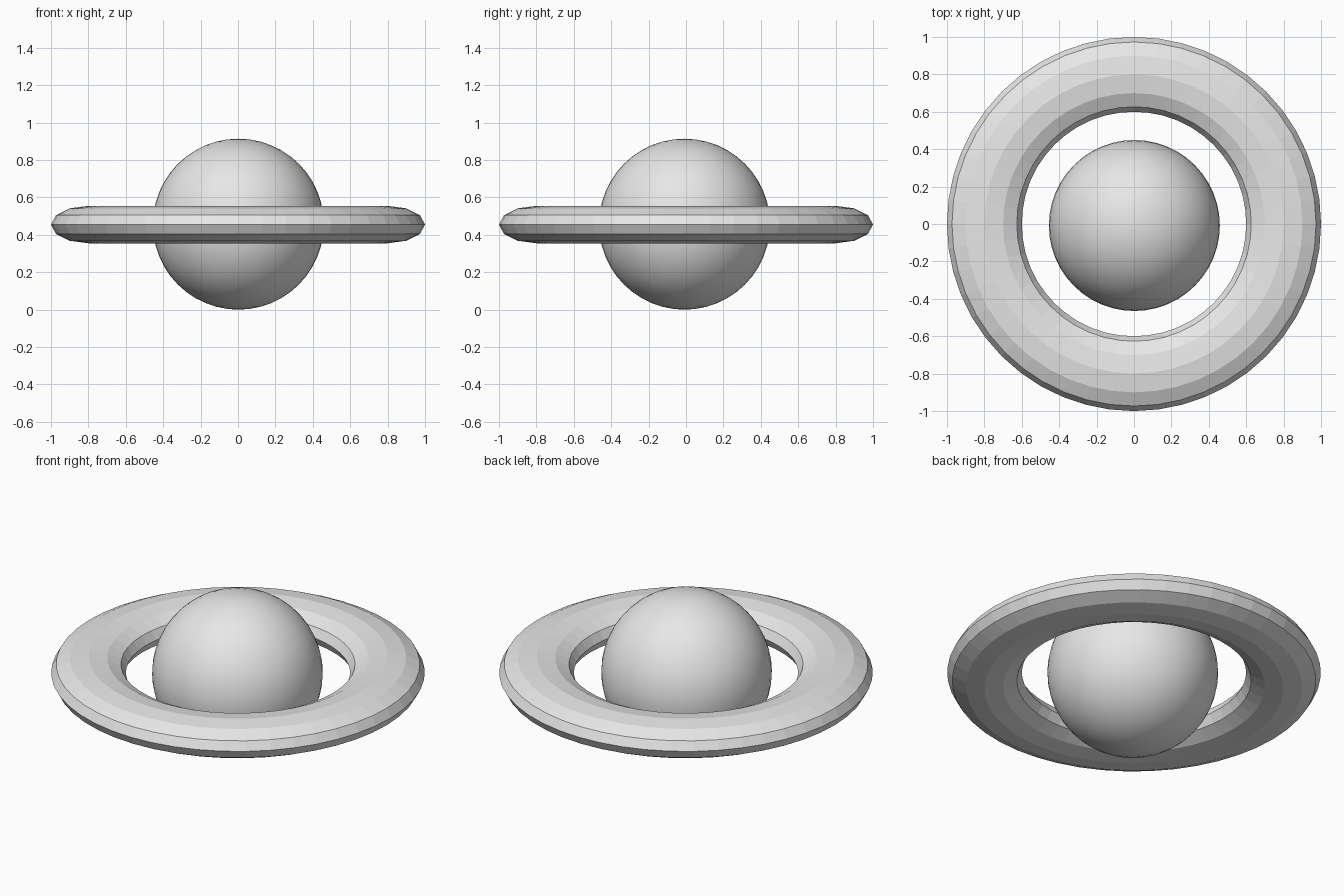
import bpy
import math

if "Cube" in bpy.data.objects:
    bpy.data.objects.remove(bpy.data.objects["Cube"])

CENTRE_Z = 0.457

grey = bpy.data.materials.new("light grey")
grey.diffuse_color = (0.8, 0.8, 0.8, 1)
grey.use_nodes = True
grey.node_tree.nodes["Principled BSDF"].inputs["Base Color"].default_value = grey.diffuse_color

# Smooth central ball
bpy.ops.mesh.primitive_uv_sphere_add(segments=48, ring_count=24, radius=0.457,
                                     location=(0.002, -0.008, CENTRE_Z))
ball = bpy.context.object
ball.name = "ball"
bpy.ops.object.shade_smooth()
ball.data.materials.append(grey)

# Flattened, flat-shaded ring around it
bpy.ops.mesh.primitive_torus_add(major_segments=48, minor_segments=12,
                                 major_radius=0.8, minor_radius=0.2,
                                 location=(0, 0, CENTRE_Z - 0.002))
ring = bpy.context.object
ring.name = "ring"
ring.scale.z = 0.5
bpy.ops.object.transform_apply(location=False, rotation=False, scale=True)
bpy.ops.object.shade_flat()
ring.data.materials.append(grey)
